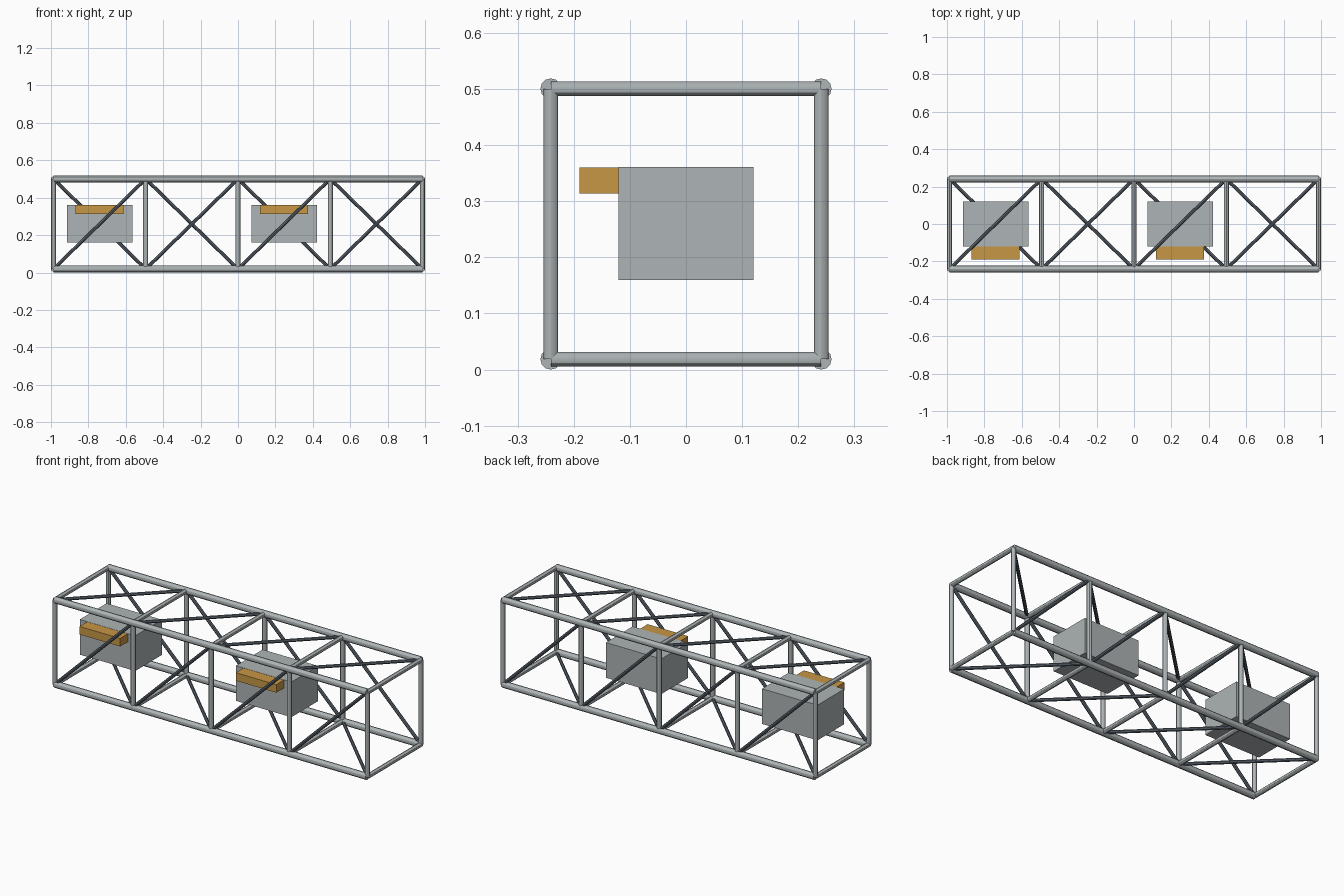
import bpy
from mathutils import Vector

cube = bpy.data.objects.get("Cube")
if cube:
    bpy.data.objects.remove(cube, do_unlink=True)


def make_material(name, rgb):
    mat = bpy.data.materials.new(name)
    mat.use_nodes = True
    color = (*rgb, 1.0)
    mat.diffuse_color = color
    mat.node_tree.nodes["Principled BSDF"].inputs["Base Color"].default_value = color
    return mat


aluminium = make_material("light grey metal", (0.42, 0.455, 0.465))
steel = make_material("dark slate metal", (0.115, 0.14, 0.17))
amber = make_material("amber", (0.57, 0.31, 0.06))

# Truss dimensions
BAYS = 4
HALF_LENGTH = 0.9867
HALF_WIDTH = 0.241
CHORD_R, BATTEN_R, BRACE_R = 0.0185, 0.0133, 0.0094
MID_Z = HALF_WIDTH + CHORD_R
BAY = 2 * HALF_LENGTH / BAYS


def node(station, side, level):
    """Truss joint: station along x, side -1/+1 in y, level -1/+1 in z."""
    return Vector((-HALF_LENGTH + station * BAY, side * HALF_WIDTH, MID_Z + level * HALF_WIDTH))


def tube(name, start, end, radius, mat, sides=12):
    axis = end - start
    bpy.ops.mesh.primitive_cylinder_add(vertices=sides, radius=radius, depth=axis.length,
                                        location=(start + end) / 2)
    obj = bpy.context.object
    obj.name = name
    obj.rotation_euler = axis.to_track_quat('Z', 'Y').to_euler()
    obj.data.materials.append(mat)
    bpy.ops.object.shade_smooth_by_angle()
    return obj


def block(name, center, size, mat):
    bpy.ops.mesh.primitive_cube_add(size=1, location=center)
    obj = bpy.context.object
    obj.name = name
    obj.scale = size
    obj.data.materials.append(mat)
    return obj


# Long corner chords
for side in (-1, 1):
    for level in (-1, 1):
        tube("chord", node(0, side, level), node(BAYS, side, level), CHORD_R, aluminium)

# Square frames between the bays
for i in range(BAYS + 1):
    for s in (-1, 1):
        tube("post", node(i, s, -1), node(i, s, 1), BATTEN_R, aluminium)
        tube("crossbar", node(i, -1, s), node(i, 1, s), BATTEN_R, aluminium)

# One diagonal on each of the four faces of every bay
for i in range(BAYS):
    for s in (-1, 1):
        tube("side_brace", node(i, s, s), node(i + 1, s, -s), BRACE_R, steel, 8)
        tube("deck_brace", node(i, -s, s), node(i + 1, s, s), BRACE_R, steel, 8)

# Equipment boxes with front ledges in alternate bays
for i in range(0, BAYS, 2):
    x = -HALF_LENGTH + (i + 0.5) * BAY
    block("equipment_box", (x, 0, MID_Z + 0.001), (0.35, 0.241, 0.201), aluminium)
    block("front_ledge", (x, -0.155, 0.337), (0.256, 0.069, 0.046), amber)
